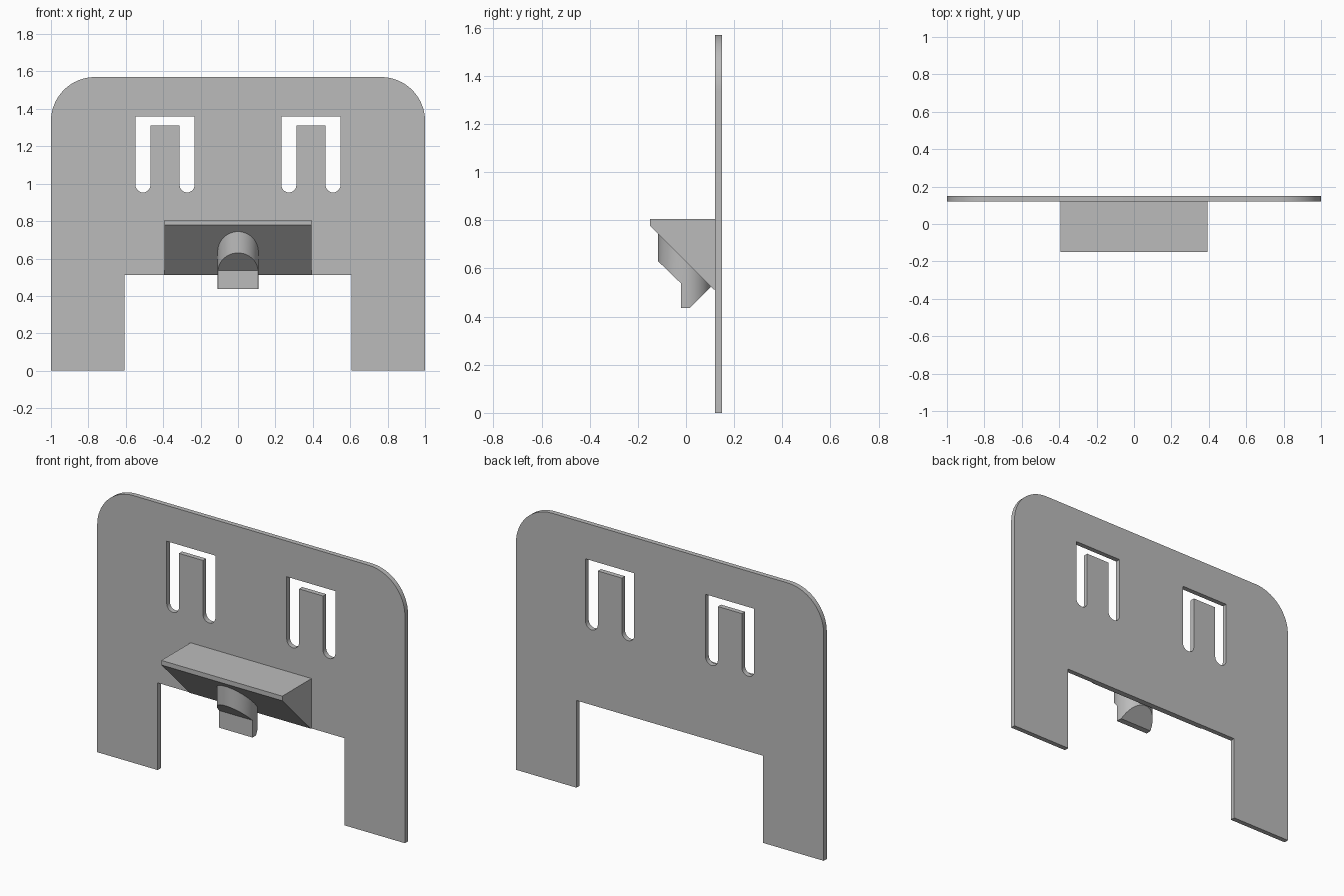
import bpy, bmesh, math
from mathutils import Vector

if "Cube" in bpy.data.objects:
    bpy.data.objects.remove(bpy.data.objects["Cube"])

grey = bpy.data.materials.new("plain grey")
grey.diffuse_color = (0.5, 0.5, 0.5, 1)
grey.use_nodes = True
grey.node_tree.nodes["Principled BSDF"].inputs["Base Color"].default_value = grey.diffuse_color


def arc(cx, cz, r, a0, a1, n):
    """Points on an arc, angles in degrees."""
    angles = [math.radians(a0 + (a1 - a0) * i / n) for i in range(n + 1)]
    return [(cx + r * math.cos(a), cz + r * math.sin(a)) for a in angles]


def extrude(name, loops, to_3d, push):
    """Fill closed 2D loops (outline first, then holes) and extrude the sheet."""
    bm = bmesh.new()
    for loop in loops:
        vs = [bm.verts.new(to_3d(*p)) for p in loop]
        for a, b in zip(vs, vs[1:] + vs[:1]):
            bm.edges.new((a, b))
    bmesh.ops.triangle_fill(bm, use_beauty=True, edges=bm.edges[:])
    out = bmesh.ops.extrude_face_region(bm, geom=bm.faces[:], use_keep_orig=True)
    moved = [g for g in out["geom"] if isinstance(g, bmesh.types.BMVert)]
    bmesh.ops.translate(bm, vec=Vector(push), verts=moved)
    bmesh.ops.recalc_face_normals(bm, faces=bm.faces[:])
    bmesh.ops.dissolve_limit(bm, angle_limit=0.001, verts=bm.verts[:], edges=bm.edges[:])
    me = bpy.data.meshes.new(name)
    bm.to_mesh(me)
    bm.free()
    me.materials.append(grey)
    ob = bpy.data.objects.new(name, me)
    bpy.context.collection.objects.link(ob)
    return ob


def smooth(ob):
    bpy.ops.object.select_all(action='DESELECT')
    ob.select_set(True)
    bpy.context.view_layer.objects.active = ob
    bpy.ops.object.shade_smooth_by_angle(angle=math.radians(30))


# Back plate: rounded top corners, two legs, two inverted-U slots
R, TOP = 0.235, 1.57
outline = ([(-1, 0), (-0.607, 0), (-0.607, 0.512), (0.607, 0.512), (0.607, 0), (1, 0)]
           + arc(1 - R, TOP - R, R, 0, 90, 16) + arc(R - 1, TOP - R, R, 90, 180, 16))


def slot(c):
    w, t, r = 0.158, 0.078, 0.04
    return ([(c - w, 1.36)] + arc(c - w + r, 0.993, r, 180, 360, 12)
            + [(c - t, 1.31), (c + t, 1.31)]
            + arc(c + w - r, 0.993, r, 180, 360, 12) + [(c + w, 1.36)])


plate = extrude("back_plate", [outline, slot(-0.39), slot(0.39)],
                lambda x, z: (x, 0.121, z), (0, 0.029, 0))
smooth(plate)

# Sloped ledge on the front of the plate
extrude("ledge", [[(0.121, 0.805), (-0.15, 0.805), (-0.15, 0.778),
                   (0.113, 0.514), (0.121, 0.512)]],
        lambda y, z: (-0.393, y, z), (0.786, 0, 0))

# Round peg under the ledge: upright cylinder trimmed by a side profile
peg = extrude("peg", [arc(0, -0.007, 0.109, 0, 360 * 47 / 48, 47)],
              lambda x, y: (x, y, 0.4), (0, 0, 0.4))
trim = extrude("peg_trim", [[(-0.15, 0.778), (-0.15, 0.663), (-0.02, 0.537), (-0.02, 0.436),
                             (0.016, 0.436), (0.104, 0.523)]],
               lambda y, z: (-0.2, y, z), (0.4, 0, 0))
cut = peg.modifiers.new("trim", 'BOOLEAN')
cut.operation, cut.object, cut.solver = 'INTERSECT', trim, 'EXACT'
bpy.context.view_layer.objects.active = peg
bpy.ops.object.modifier_apply(modifier="trim")
bpy.data.objects.remove(trim)
smooth(peg)
